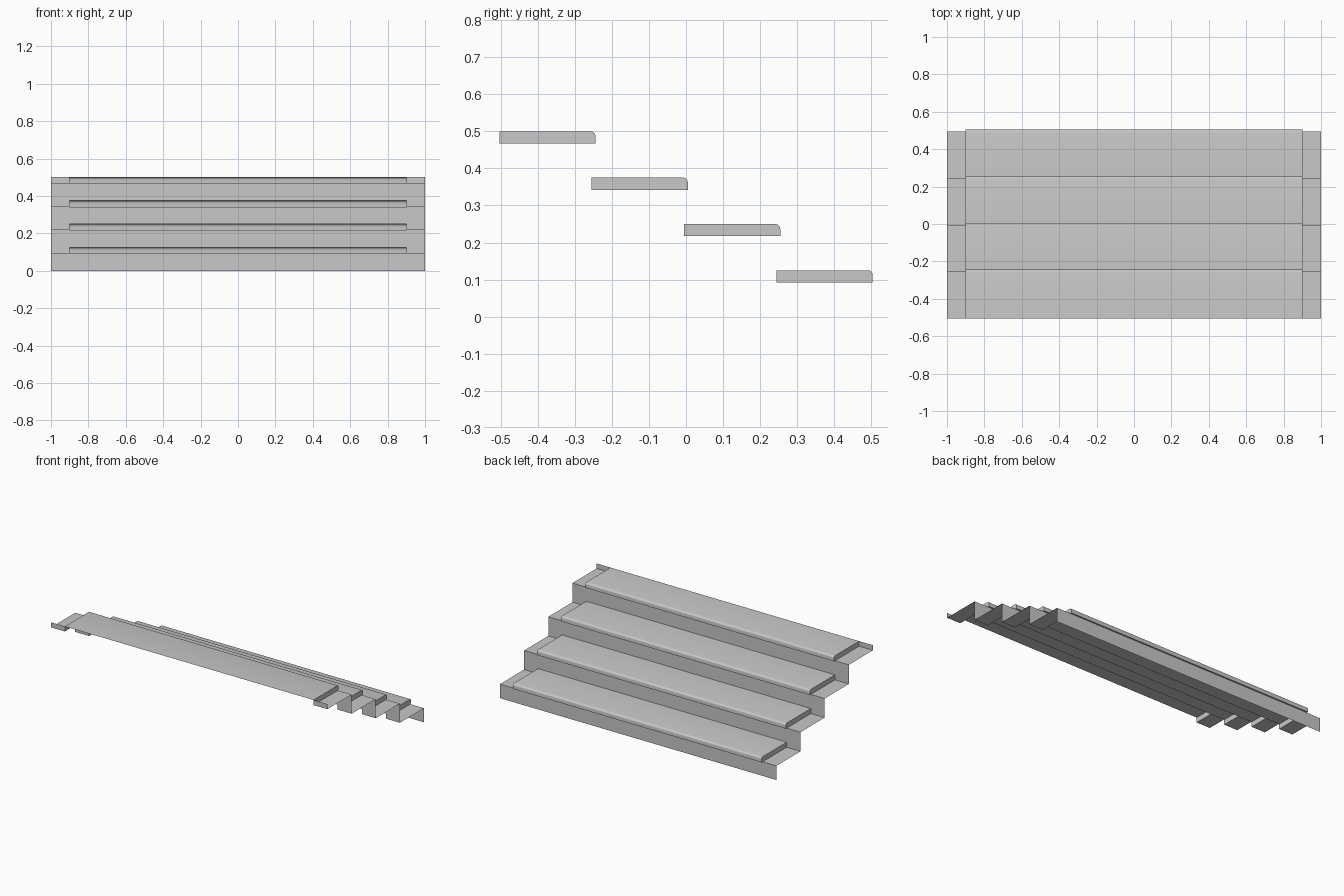
import bpy
import bmesh
from math import sin, cos, pi

cube = bpy.data.objects.get("Cube")
if cube:
    bpy.data.objects.remove(cube, do_unlink=True)

STEPS = 4
RUN, RISE = 0.2495, 0.125
FRONT_Y, TOP_Z = -0.504, 0.5
SLAB, NOSING, RADIUS = 0.033, 0.01, 0.013
INNER, OUTER = 0.9, 1.0

grey = bpy.data.materials.new("concrete grey")
grey.use_nodes = True
colour = (0.58, 0.58, 0.58, 1)
grey.diffuse_color = colour
grey.node_tree.nodes["Principled BSDF"].inputs["Base Color"].default_value = colour


def add_sheet(bm, profile, x0, x1):
    """Sweep an open (y, z) profile from x0 to x1."""
    rows = [[bm.verts.new((x, y, z)) for x in (x0, x1)] for y, z in profile]
    for a, b in zip(rows, rows[1:]):
        bm.faces.new((a[0], a[1], b[1], b[0]))


def finish(name, bm):
    bmesh.ops.remove_doubles(bm, verts=bm.verts, dist=0.0001)
    mesh = bpy.data.meshes.new(name)
    bm.to_mesh(mesh)
    bm.free()
    mesh.materials.append(grey)
    obj = bpy.data.objects.new(name, mesh)
    bpy.context.collection.objects.link(obj)
    bpy.ops.object.select_all(action='DESELECT')
    obj.select_set(True)
    bpy.context.view_layer.objects.active = obj
    bpy.ops.object.shade_smooth_by_angle()


def step_front(i):
    return FRONT_Y + i * RUN


def step_top(i):
    return TOP_Z - i * RISE


# Side strips: low folded plates beside the raised treads
strip = [(FRONT_Y, TOP_Z)]
for i in range(STEPS):
    z = step_top(i) - SLAB
    strip += [(step_front(i), z), (step_front(i + 1), z)]
strip.append((step_front(STEPS), 0))
for name, x0, x1 in (("left_side_strip", INNER, OUTER),
                     ("right_side_strip", -OUTER, -INNER)):
    bm = bmesh.new()
    add_sheet(bm, strip, x0, x1)
    finish(name, bm)

# Raised treads, open underneath, each with a rounded nosing and closed ends
for i in range(STEPS):
    front, top = step_front(i), step_top(i)
    nose, bottom = step_front(i + 1) + NOSING, top - SLAB
    arc = [(nose - RADIUS + RADIUS * sin(k * pi / 8),
            top - RADIUS + RADIUS * cos(k * pi / 8)) for k in range(5)]
    tread = [(front, top)] + arc + [(nose, bottom)]
    riser_y = step_front(i + 1)
    riser_foot = step_top(i + 1) if i < STEPS - 1 else 0
    bm = bmesh.new()
    add_sheet(bm, tread + [(riser_y, bottom), (riser_y, riser_foot)],
              -INNER, INNER)
    for x in (-INNER, INNER):
        end = [bm.verts.new((x, y, z)) for y, z in tread + [(front, bottom)]]
        bm.faces.new(end if x < 0 else end[::-1])
    finish(f"tread_and_riser_{i + 1}", bm)
